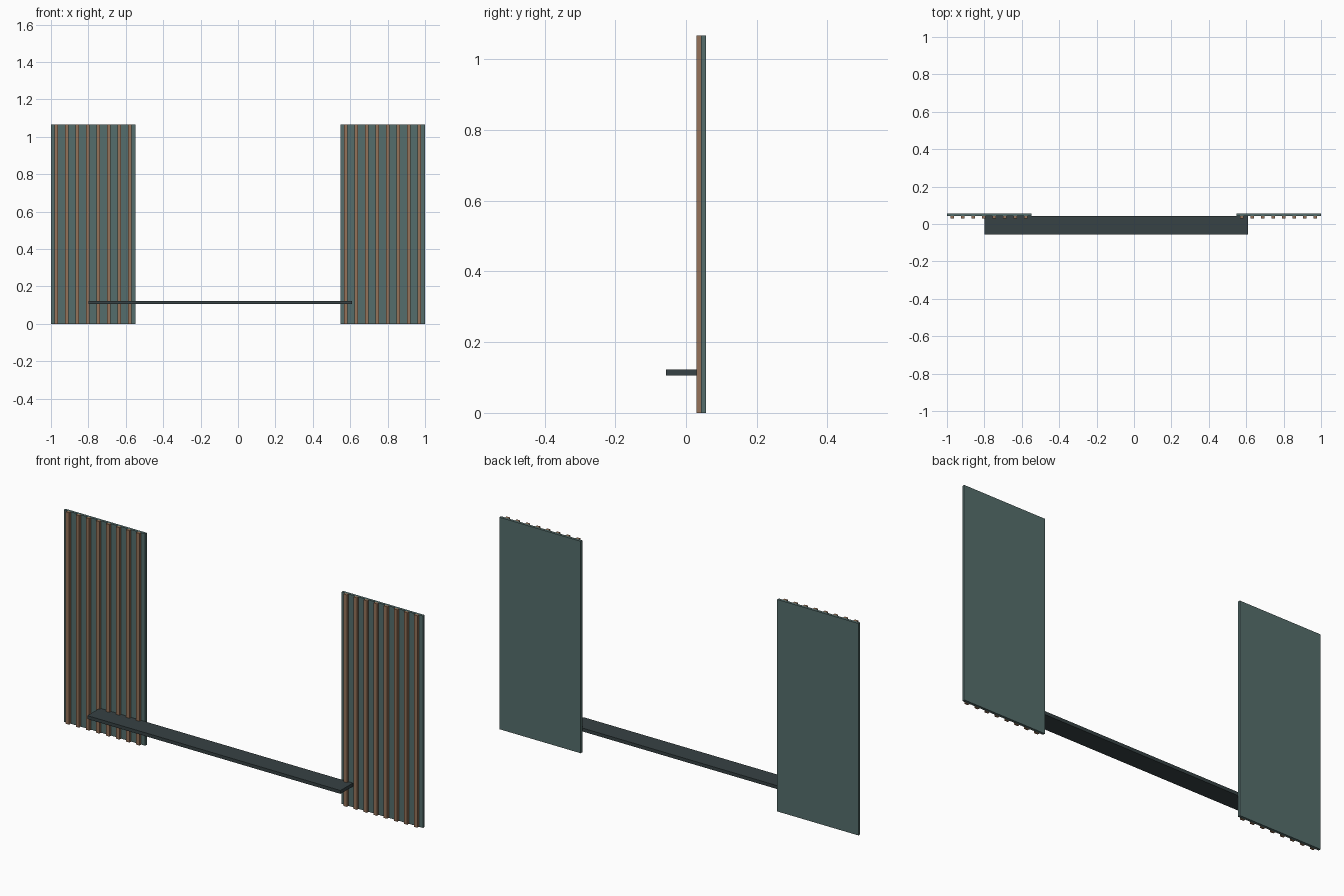
import bpy

cube = bpy.data.objects.get("Cube")
if cube:
    bpy.data.objects.remove(cube, do_unlink=True)


def material(name, color):
    mat = bpy.data.materials.new(name)
    mat.use_nodes = True
    mat.diffuse_color = (*color, 1)
    mat.node_tree.nodes["Principled BSDF"].inputs["Base Color"].default_value = (*color, 1)
    return mat


teal = material("muted teal", (0.09, 0.155, 0.15))
wood = material("brown wood", (0.30, 0.17, 0.10))
dark = material("dark slate", (0.038, 0.054, 0.058))


def box(name, low, high, mat):
    """Box spanning two opposite corners."""
    size = [b - a for a, b in zip(low, high)]
    center = [(a + b) / 2 for a, b in zip(low, high)]
    bpy.ops.mesh.primitive_cube_add(size=1, location=center)
    obj = bpy.context.object
    obj.name = name
    obj.scale = size
    bpy.ops.object.transform_apply(location=False, rotation=False, scale=True)
    obj.data.materials.append(mat)
    return obj


HEIGHT = 1.067
WIDTH = 0.453
PANEL_FRONT = 0.043
SLAT_FRONT = 0.03
SLAT_WIDTH = 0.019

# Two backing panels, each with a row of vertical slats on the front
for side, start in (("right", -1), ("left", 1 - WIDTH)):
    box(f"{side}_panel", (start, PANEL_FRONT, 0), (start + WIDTH, 0.056, HEIGHT), teal)
    for i in range(8):
        x = start + 0.029 + 0.056 * i
        box(f"{side}_slat_{i + 1}", (x - SLAT_WIDTH / 2, SLAT_FRONT, 0),
            (x + SLAT_WIDTH / 2, PANEL_FRONT, HEIGHT), wood)

# Long low shelf bridging the panels
box("shelf", (-0.8, -0.056, 0.105), (0.61, PANEL_FRONT, 0.122), dark)
